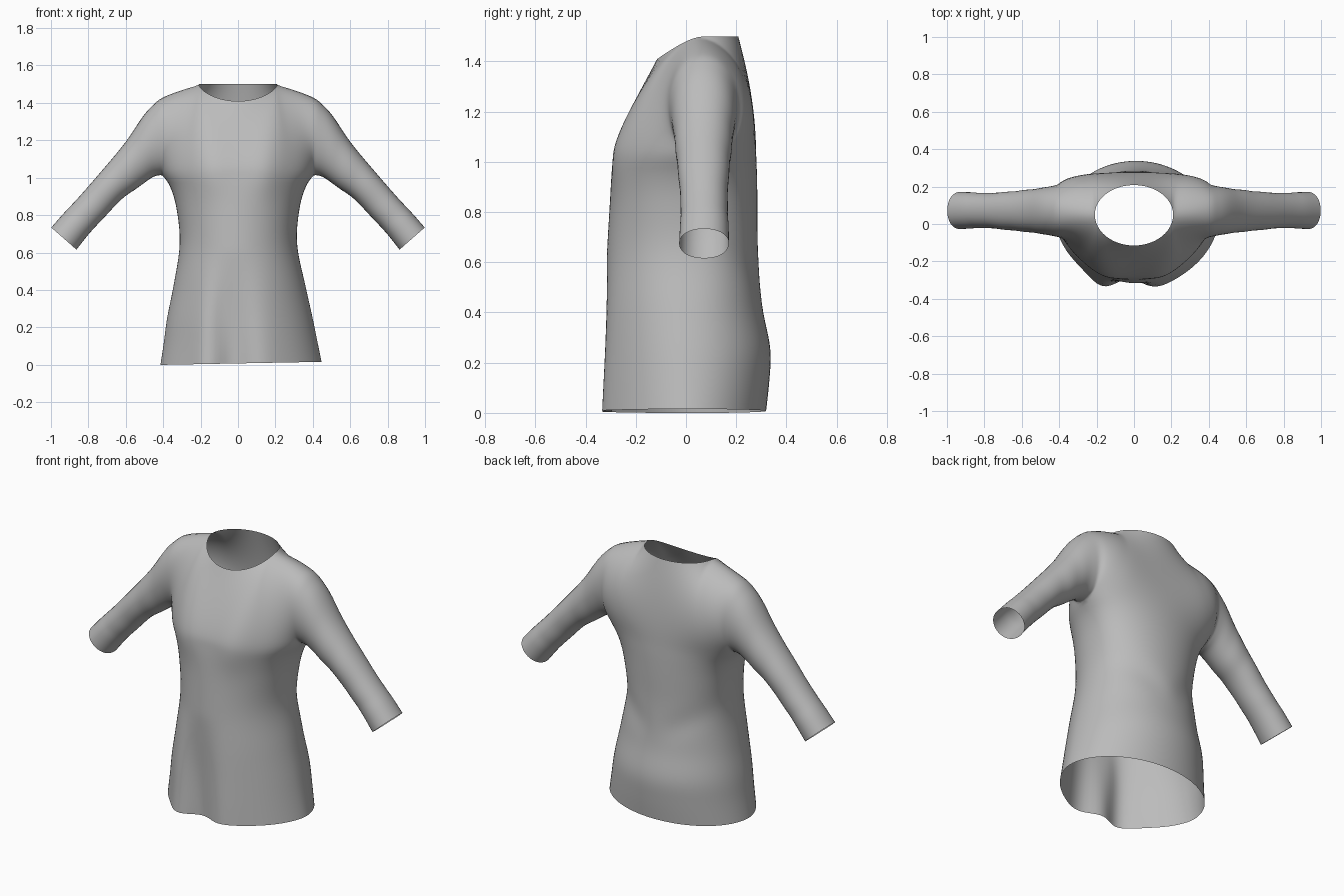
import bpy, bmesh, math
from mathutils import Vector

cube = bpy.data.objects.get("Cube")
if cube:
    bpy.data.objects.remove(cube)

HALF, NECK, ROWS = 12, 6, 9      # columns per half, columns at the neck, rows up the chest


def table(rows, t):
    """Smooth interpolation of rows keyed by their first value."""
    i = 0
    while i < len(rows) - 2 and t > rows[i + 1][0]:
        i += 1
    k0, k1 = rows[i][0], rows[i + 1][0]
    f = min(max((t - k0) / (k1 - k0), 0), 1)
    before, after = rows[max(i - 1, 0)], rows[min(i + 2, len(rows) - 1)]
    out = []
    for c in range(1, len(rows[0])):
        a, b = rows[i][c], rows[i + 1][c]
        m0 = (b - before[c]) / (k1 - before[0]) * (k1 - k0)
        m1 = (after[c] - a) / (after[0] - k0) * (k1 - k0)
        out.append(a + m0 * f + (3 * (b - a) - 2 * m0 - m1) * f ** 2
                   + (m0 + m1 - 2 * (b - a)) * f ** 3)
    return out


def bezier(a, b, c, d, t):
    s = 1 - t
    return a * s ** 3 + b * 3 * s * s * t + c * 3 * s * t * t + d * t ** 3


def bump(x, centre, width):
    return math.exp(-((x - centre) / width) ** 2)


# Torso rings: height, half width, x shift, front y, back y, side y
TORSO = [(0.01, .432, .016, -.340, .320, .00), (0.12, .412, .014, -.336, .332, .00),
         (0.25, .390, .010, -.331, .338, .00), (0.42, .354, .008, -.325, .305, .00),
         (0.65, .314, .002, -.315, .287, .01), (0.85, .332, .000, -.303, .285, .03),
         (0.96, .366, .000, -.295, .283, .05), (1.02, .405, .000, -.288, .280, .07)]
# Sleeve rings: step, outer x, outer z, inner x, inner z, y centre, y radius
SLEEVE = [(0, .420, 1.425, .405, 1.010, .070, .140), (1, .500, 1.345, .455, 1.000, .070, .128),
          (2, .600, 1.195, .540, .940, .070, .116), (3, .720, 1.050, .620, .885, .070, .105),
          (4, .850, .900, .710, .790, .072, .096), (5, .930, .815, .790, .705, .073, .098),
          (6, 1.00, .735, .862, .614, .072, .101)]


def torso_point(k, side, z):
    """Column k (-HALF..HALF) on the front (-1) or back (1) at height z."""
    width, shift, front, back, mid = table(TORSO, z)
    a = k / HALF * math.pi / 2
    x = shift + width * math.sin(a)
    fade = math.cos(a)
    rise = min(z / 1.02, 1)
    low = max(0, 1 - z / 0.6)
    if side < 0:      # bust and the hanging folds under it
        y = mid + (front - mid) * fade ** (1.2 - .3 * rise)
        y -= 0.024 * fade * bump(z, 1.04, .13) * (bump(x, -.16, .09) + bump(x, .16, .09))
        y += low * (.055 * bump(x, -.02, .07) - .040 * bump(x, -.18, .07) - .012 * bump(x, .14, .08))
        y += .012 * fade * bump(z, .25, .18) * bump(x, -.08, .025)
    else:             # soft diagonal folds over the lower back
        y = mid + (back - mid) * fade ** (1 - .25 * rise)
        y -= .012 * fade * bump(z, .5 + .5 * abs(x), .07) * (1 - bump(x, 0, .1))
    hem = (.02 * x - .003) * max(0, 1 - z / .2)
    return Vector((x, y, z + hem))


def half_ring(low, high, radius, side):
    """Half a sleeve section, from its underside over one side to the top."""
    out = Vector((0, side * radius * 4 / 3, 0))
    return [bezier(low, low + out, high + out, high, j / ROWS) for j in range(ROWS + 1)]


def chest_column(k, side):
    """From the bust line up to the neckline or the shoulder seam."""
    n, sign = abs(k), (1 if k > 0 else -1)
    start = torso_point(k, side, 1.02)
    if n == HALF:
        _, oz, _, iz, yc, r = SLEEVE[0][1:]
        return half_ring(Vector((sign * .405, yc, iz)), Vector((sign * .42, yc, oz)), r, side)
    if n <= NECK:
        a = n / NECK * math.pi / 2
        c = math.cos(a)
        s = 1 - c
        x = sign * .212 * math.sin(a)
        if side < 0:
            end = Vector((x, .05 - .167 * c, 1.5 - .092 * c ** 1.3))
            up, lean = Vector((0, -.005 * c, .07 + .08 * s)), Vector((0, -.05 - .09 * s, -.10 + .07 * s))
        else:
            end = Vector((x, .05 + .16 * c, 1.5))
            up, lean = Vector((0, .09 * s, .2)), Vector((0, .03 + .14 * s, -.12 + .09 * s))
    else:
        f = (n - NECK) / (HALF - NECK)
        w = f ** 2
        end = Vector((sign * (.212 + .208 * f), .05 + .02 * f, 1.5 - .06 * f - .015 * f ** 3))
        if side < 0:
            up, lean = Vector((0, -.187 * w, .15 * (1 - w))), Vector((0, -.14 - .047 * w, -.03 * (1 - w)))
        else:
            up, lean = Vector((0, .09 + .097 * f, .2 * (1 - w))), Vector((0, .17 + .017 * f, -.03 * (1 - w)))
    return [bezier(start, start + up, end + lean, end, j / ROWS) for j in range(ROWS + 1)]


bm = bmesh.new()


def skin(grid):
    """Quads between neighbouring lines of points."""
    lines = [[bm.verts.new(p) for p in line] for line in grid]
    for a, b in zip(lines, lines[1:]):
        for i in range(len(a) - 1):
            bm.faces.new((a[i], a[i + 1], b[i + 1], b[i]))


columns = range(-HALF, HALF + 1)
heights = [.01 + 1.01 * i / 22 for i in range(23)]
for side in (-1, 1):
    # Body panel below the arms, then the chest or upper back
    body = []
    for k in columns:
        line = [torso_point(k, side, z) for z in heights]
        line[-1] = chest_column(k, side)[0]
        body.append(line)
    skin(body)
    skin([chest_column(k, side) for k in columns])
    # Half of each sleeve
    for sign in (-1, 1):
        rings = []
        for i in range(19):
            ox, oz, ix, iz, yc, r = table(SLEEVE, i / 3)
            if i in (5, 8, 11, 14):      # slight creases
                r *= .975
            rings.append(half_ring(Vector((sign * ix, yc, iz)), Vector((sign * ox, yc, oz)), r, side))
        skin(rings)

# Sew the panels into one cloth surface
bmesh.ops.remove_doubles(bm, verts=bm.verts, dist=.0015)
bmesh.ops.recalc_face_normals(bm, faces=bm.faces)
mesh = bpy.data.meshes.new("shirt")
bm.to_mesh(mesh)
bm.free()
shirt = bpy.data.objects.new("shirt", mesh)
bpy.context.collection.objects.link(shirt)

cloth = bpy.data.materials.new("grey cloth")
cloth.use_nodes = True
colour = (.5, .5, .5, 1)
cloth.diffuse_color = colour
cloth.node_tree.nodes["Principled BSDF"].inputs["Base Color"].default_value = colour
mesh.materials.append(cloth)
for face in mesh.polygons:
    face.use_smooth = True

smooth = shirt.modifiers.new("soft cloth", 'SUBSURF')
smooth.levels = smooth.render_levels = 1
